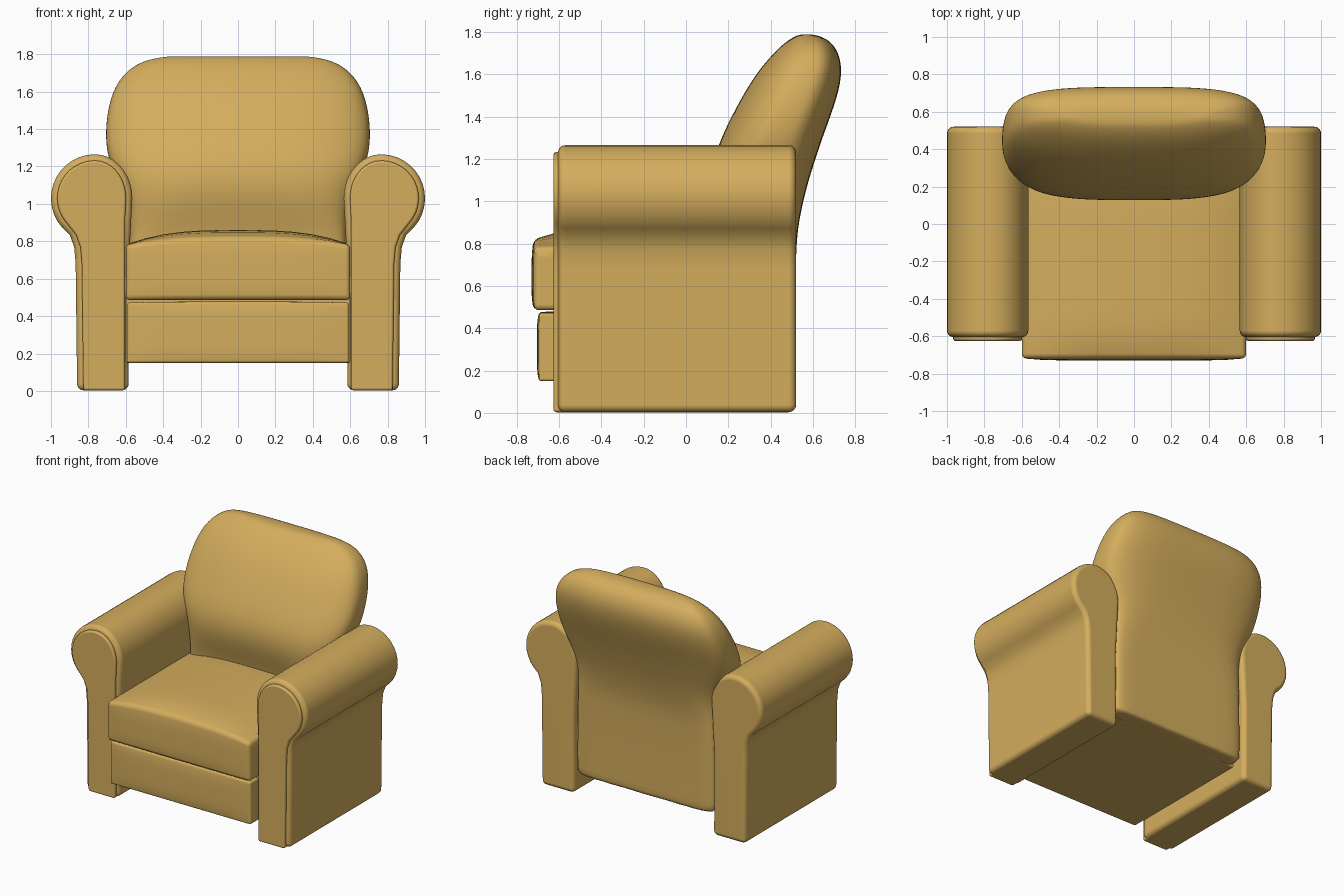
import bpy, bmesh
from math import sin, cos, pi, radians, copysign

if "Cube" in bpy.data.objects:
    bpy.data.objects.remove(bpy.data.objects["Cube"])

tan = bpy.data.materials.new("tan_leather")
tan.use_nodes = True
COLOUR = (0.66, 0.42, 0.11, 1)
tan.diffuse_color = COLOUR
bsdf = tan.node_tree.nodes["Principled BSDF"]
bsdf.inputs["Base Color"].default_value = COLOUR
bsdf.inputs["Roughness"].default_value = 0.7


def finish(name, bm, bevel=0, subdivide=0):
    """Turn a bmesh into a smooth, softened object."""
    bmesh.ops.recalc_face_normals(bm, faces=bm.faces)
    for f in bm.faces:
        f.smooth = True
    mesh = bpy.data.meshes.new(name)
    bm.to_mesh(mesh)
    bm.free()
    mesh.materials.append(tan)
    obj = bpy.data.objects.new(name, mesh)
    bpy.context.collection.objects.link(obj)
    if bevel:
        b = obj.modifiers.new("soft_edges", 'BEVEL')
        b.width, b.segments = bevel, 5
        b.limit_method, b.angle_limit = 'ANGLE', radians(40)
        obj.modifiers.new("normals", 'WEIGHTED_NORMAL')
    if subdivide:
        s = obj.modifiers.new("smooth", 'SUBSURF')
        s.levels = s.render_levels = subdivide
    return obj


def arm_profile(d):
    """Rolled arm outline in x and z, shrunk by d."""
    pts = [(0.585 + d * 0.6, 0.003), (0.588 + d * 0.5, 0.6), (0.572 + d, 0.9)]
    steps = 22
    for i in range(steps + 1):
        a = pi - radians(222) * i / steps
        rx = 0.2 if cos(a) < 0 else 0.235
        pts.append((0.765 + (rx - d) * cos(a), 1.03 + (0.235 - d) * sin(a)))
    pts += [(0.9 - d, 0.835), (0.876 - d, 0.77), (0.868 - d, 0.68), (0.86 - d, 0.003)]
    return pts


def extrude_y(name, pts, y0, y1, bevel):
    bm = bmesh.new()
    front = [bm.verts.new((x, y0, z)) for x, z in pts]
    back = [bm.verts.new((x, y1, z)) for x, z in pts]
    bm.faces.new(front)
    bm.faces.new(back)
    for i in range(len(pts)):
        j = (i + 1) % len(pts)
        bm.faces.new((front[i], front[j], back[j], back[i]))
    return finish(name, bm, bevel)


def cushion(name, low, high, crown, bulge, bevel):
    """Box with a domed top and a slightly padded front."""
    bm = bmesh.new()
    bmesh.ops.create_cube(bm, size=2)
    bmesh.ops.subdivide_edges(bm, edges=bm.edges[:], cuts=11, use_grid_fill=True)
    for v in bm.verts:
        u, w, t = v.co
        v.co = [l + (h - l) * (c + 1) / 2 for l, h, c in zip(low, high, v.co)]
        if t > 0:
            v.co.z += t * crown * (1 - abs(u) ** 3) * (1 - 0.5 * abs(w) ** 6)
        if w < 0:
            v.co.y += w * bulge * (1 - u ** 6) * (1 - t ** 4)
    return finish(name, bm, bevel)


# Rolled arms with a raised front panel
for side, s in (("left", 1), ("right", -1)):
    for part, d, y0, y1, bevel in (("arm", 0, -0.605, 0.52, 0.035),
                                   ("arm_front_panel", 0.033, -0.626, -0.55, 0.014)):
        pts = [(s * x, z) for x, z in arm_profile(d)]
        extrude_y(f"{side}_{part}", pts, y0, y1, bevel)

# Seat base, footrest and seat cushion
cushion("seat_base", (-0.6, -0.6, 0.15), (0.6, 0.4, 0.7), 0, 0, 0.01)
cushion("footrest", (-0.592, -0.695, 0.15), (0.592, -0.55, 0.472), 0.006, 0.01, 0.03)
cushion("seat_cushion", (-0.6, -0.718, 0.485), (0.6, 0.35, 0.782), 0.078, 0.012, 0.045)

# Backrest rings: height, front y, back y, half width, squareness
RINGS = [
    (0.15, 0.2, 0.515, 0.58, 9), (0.16, 0.2, 0.515, 0.585, 9),
    (0.5, 0.2, 0.515, 0.585, 9), (0.78, 0.2, 0.52, 0.58, 8),
    (0.9, 0.17, 0.532, 0.58, 6), (1.05, 0.125, 0.565, 0.605, 4.5),
    (1.18, 0.125, 0.605, 0.675, 3.8), (1.3, 0.165, 0.645, 0.708, 3.5),
    (1.42, 0.225, 0.69, 0.708, 3.5), (1.53, 0.285, 0.725, 0.692, 3.5),
    (1.62, 0.345, 0.737, 0.662, 3.5), (1.69, 0.405, 0.725, 0.615, 3.5),
    (1.745, 0.46, 0.695, 0.55, 3.5), (1.778, 0.51, 0.645, 0.46, 3.5),
    (1.789, 0.54, 0.595, 0.36, 3.5),
]
COUNT = 40


def ring_point(a, z, front, back, width, n):
    c, s = cos(a), sin(a)
    power = 2 / n if s > 0 else 2 / max(2.5, n - 1)
    x = width * copysign(abs(c) ** power, c)
    y = (front + back) / 2 + (back - front) / 2 * copysign(abs(s) ** power, s)
    return x, y, z


bm = bmesh.new()
loops = [[bm.verts.new(ring_point(2 * pi * i / COUNT, *ring)) for i in range(COUNT)]
         for ring in RINGS]
for lower, upper in zip(loops, loops[1:]):
    for i in range(COUNT):
        j = (i + 1) % COUNT
        bm.faces.new((lower[i], lower[j], upper[j], upper[i]))
bm.faces.new(loops[0])
# Close the crown with strips running front to back
top = loops[-1]
half = COUNT // 2
for i in range(half):
    quad = [top[i], top[i + 1], top[-i - 1], top[-i % COUNT]]
    bm.faces.new(list(dict.fromkeys(quad)))
finish("backrest", bm, subdivide=2)
